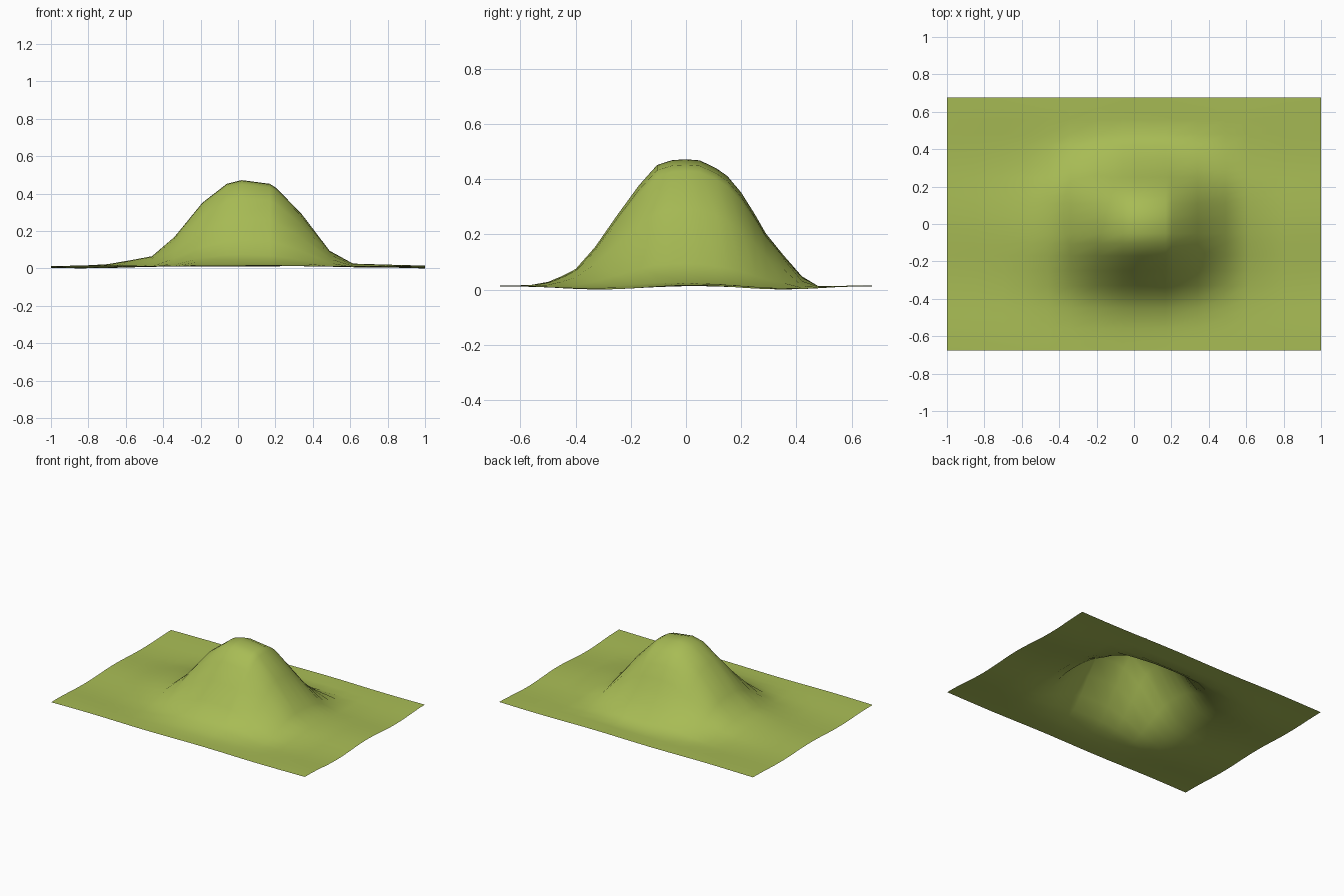
import bpy, bmesh, math

if "Cube" in bpy.data.objects:
    bpy.data.objects.remove(bpy.data.objects["Cube"])

# Hill height above the plain, along x (through the summit) and along y
PROFILE_X = [(-1, 0), (-0.85, 0), (-0.7, 0.007), (-0.58, 0.028), (-0.46, 0.052), (-0.34, 0.157),
             (-0.19, 0.342), (-0.06, 0.443), (0.02, 0.463), (0.17, 0.443), (0.205, 0.42),
             (0.34, 0.28), (0.49, 0.082), (0.615, 0.014), (0.8, 0.008), (1, 0)]
PROFILE_Y = [(-0.675, 0), (-0.62, 0), (-0.56, 0.004), (-0.5, 0.018), (-0.45, 0.042), (-0.4, 0.07),
             (-0.33, 0.15), (-0.25, 0.263), (-0.17, 0.37), (-0.105, 0.442), (-0.05, 0.46),
             (0, 0.463), (0.05, 0.459), (0.11, 0.43), (0.15, 0.402), (0.2, 0.343),
             (0.25, 0.265), (0.29, 0.197), (0.35, 0.125), (0.42, 0.045), (0.48, 0.007),
             (0.56, 0), (0.62, 0), (0.675, 0)]
PEAK = 0.463


def plain(x, y):
    """Gentle furrows of the surrounding ground."""
    return 0.0125 + 0.006 * math.cos(y * 2 * math.pi / 0.66) + 0.002 * math.sin(7 * x + 9 * y)


# Ground sheet with the hill rising out of it
bm = bmesh.new()
rows = []
for y, hy in PROFILE_Y:
    rows.append([bm.verts.new((x, y, plain(x, y) * (1 - hx * hy / PEAK ** 2) + hx * hy / PEAK
                               + 0.014 * hx * hy / PEAK ** 2))
                 for x, hx in PROFILE_X])
for lower, upper in zip(rows, rows[1:]):
    for i in range(len(PROFILE_X) - 1):
        bm.faces.new((lower[i], lower[i + 1], upper[i + 1], upper[i]))
low = min(v.co.z for v in bm.verts)
for v in bm.verts:
    v.co.z -= low
for f in bm.faces:
    f.smooth = True
mesh = bpy.data.meshes.new("grassy_hill")
bm.to_mesh(mesh)
bm.free()

# Grass colour
grass = bpy.data.materials.new("grass")
grass.diffuse_color = (0.39, 0.5, 0.09, 1)
grass.use_nodes = True
grass.node_tree.nodes["Principled BSDF"].inputs["Base Color"].default_value = grass.diffuse_color
mesh.materials.append(grass)
hill = bpy.data.objects.new("grassy_hill", mesh)
bpy.context.collection.objects.link(hill)
